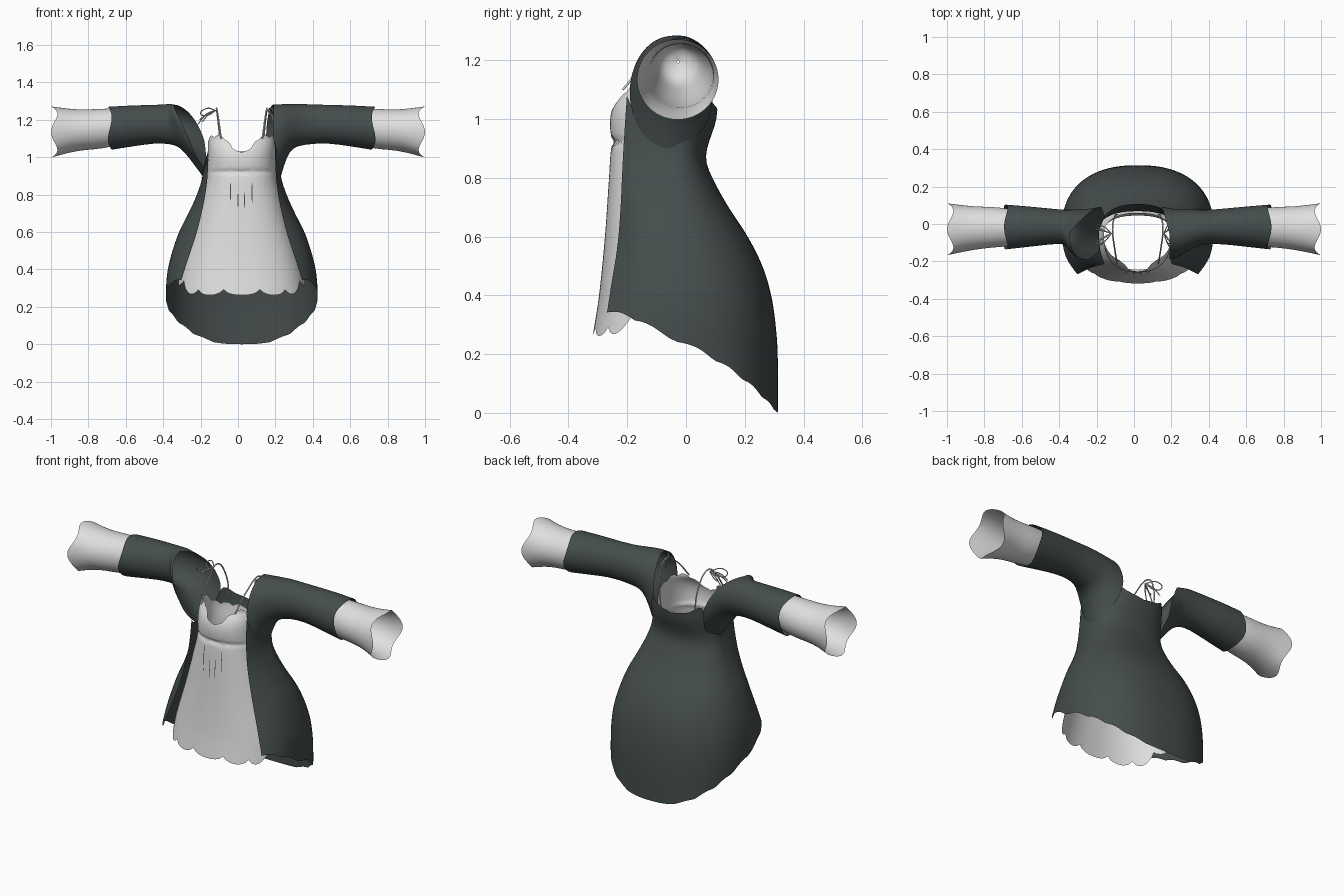
import bpy, bmesh, math
from math import sin, cos, pi

if "Cube" in bpy.data.objects:
    bpy.data.objects.remove(bpy.data.objects["Cube"])

CX = 0.02  # centre line of the garment


def material(name, rgb):
    m = bpy.data.materials.new(name)
    m.diffuse_color = (*rgb, 1)
    m.use_nodes = True
    m.node_tree.nodes["Principled BSDF"].inputs["Base Color"].default_value = m.diffuse_color
    return m


DARK = material("dark grey cloth", (0.06, 0.074, 0.074))
WHITE = material("white cloth", (0.74, 0.74, 0.74))


def curve(pts, t):
    """Smooth interpolation through (t, value) points."""
    if t <= pts[0][0]:
        return pts[0][1]
    for i in range(len(pts) - 1):
        (a, p), (b, q) = pts[i], pts[i + 1]
        if t <= b:
            p0, q0 = pts[max(i - 1, 0)], pts[min(i + 2, len(pts) - 1)]
            h = b - a
            m0 = (q - p0[1]) / (b - p0[0]) * h
            m1 = (q0[1] - p) / (q0[0] - a) * h
            u = (t - a) / h
            return ((2*u**3 - 3*u*u + 1) * p + (u**3 - 2*u*u + u) * m0
                    + (3*u*u - 2*u**3) * q + (u**3 - u*u) * m1)
    return pts[-1][1]


def power(v, e):
    return math.copysign(abs(v) ** e, v)


def sheet(name, rows, mat, closed=False):
    """Skin a grid of points, optionally closed around each row."""
    bm = bmesh.new()
    grid = [[bm.verts.new(p) for p in r] for r in rows]
    n = len(rows[0])
    for a, b in zip(grid, grid[1:]):
        for j in range(n if closed else n - 1):
            k = (j + 1) % n
            bm.faces.new((a[j], a[k], b[k], b[j]))
    bmesh.ops.recalc_face_normals(bm, faces=bm.faces)
    me = bpy.data.meshes.new(name)
    bm.to_mesh(me)
    bm.free()
    me.materials.append(mat)
    me.polygons.foreach_set("use_smooth", [True] * len(me.polygons))
    ob = bpy.data.objects.new(name, me)
    bpy.context.collection.objects.link(ob)
    return ob


# Coat body: open-fronted shell between a sloping hem and a neckline
COAT_W = [(0, .40), (.2, .405), (.3, .405), (.4, .395), (.5, .37), (.6, .335),
          (.7, .285), (.8, .24), (.9, .21), (1.1, .203)]
COAT_BACK = [(0, .314), (.2, .312), (.3, .305), (.4, .29), (.5, .26), (.6, .21),
             (.7, .145), (.78, .1), (.85, .07), (.9, .072), (1, .103), (1.1, .108)]
COAT_EDGE = [(.3, -.275), (.4, -.26), (.6, -.23), (.9, -.213), (1.1, -.2)]
COAT_OPEN = [(.3, .335), (.4, .305), (.5, .272), (.6, .24), (.7, .215), (.8, .195), (.9, .183), (1.1, .175)]
COAT_HEM = [(0, .342), (.15, .312), (.28, .245), (.4, .19), (.58, .11), (.75, .04), (.9, .002), (1, 0)]
TOP_RIGHT = [(0, 1.08), (.1, .99), (.25, .93), (.45, 1.0), (.6, 1.08), (.8, 1.05), (1, 1.03)]
TOP_LEFT = [(0, .99), (.1, .95)] + TOP_RIGHT[2:]


def coat_point(u, t):
    side, s = (1 if u >= 0 else -1), 1 - abs(u)
    hem = curve(COAT_HEM, s) + .012 * abs(sin(s * 7 * pi)) * (1 - s ** 4)
    top = curve(TOP_RIGHT if side > 0 else TOP_LEFT, s)
    z = hem + (top - hem) * t
    w, ym = curve(COAT_W, z), -.02 - .03 * min(1, z)
    f0 = math.asin(min(.98, (curve(COAT_OPEN, z) / w) ** (1 / .85)))
    f = f0 + (pi - f0) * s
    c = -power(cos(f), .85)
    if c > 0:
        y = ym + (curve(COAT_BACK, z) - ym) * c
    else:
        y = ym + (ym - curve(COAT_EDGE, z)) * c / cos(f0) ** .85
    return (CX + side * w * power(sin(f), .85), y, z)


sheet("coat_body", [[coat_point(i / 48, j / 40) for i in range(-48, 49)] for j in range(41)], DARK)

# Coat sleeves: (x, y centre, y radius, z centre, z radius)
SLEEVE = [(.17, -.05, .142, 1.09, .192), (.215, -.047, .128, 1.146, .138), (.26, -.037, .113, 1.168, .117),
          (.31, -.022, .1, 1.174, .111), (.37, -.015, .09, 1.177, .106), (.46, -.013, .095, 1.178, .102),
          (.58, -.014, .108, 1.168, .11), (.705, -.016, .12, 1.155, .115)]


def sleeve(name, side, slant):
    rows = []
    for x, yc, ry, zc, rz in SLEEVE:
        near = max(0, (.42 - x) / .25)
        ring = []
        for i in range(40):
            a = 2 * pi * i / 40
            back, up = sin(a), cos(a)
            y, z = yc + ry * back, zc + rz * up
            px = x + near ** 2 * (.04 * max(0, -up) - .04 * max(0, back))
            high = min(1, max(0, (z - .95) / .33)) ** .7
            px += slant * near * high * (1 - .35 * max(0, back))
            if x > .7:
                px += .01 * cos(3 * a)
            ring.append((CX + side * px, y, z))
        rows.append(ring)
    ob = sheet(name, rows, DARK, True)
    sub = ob.modifiers.new("smooth", 'SUBSURF')
    sub.levels = sub.render_levels = 1


sleeve("coat_sleeve_right", 1, 0)
sleeve("coat_sleeve_left", -1, .195)

# Dress: flared shell with scalloped hem and neckline
DRESS_W = [(.26, .352), (.4, .325), (.6, .266), (.8, .212), (.9, .188), (1.1, .18)]
DRESS_FRONT = [(.26, -.318), (.4, -.296), (.6, -.276), (.8, -.262), (.905, -.254), (.922, -.243),
               (.938, -.254), (1.0, -.258), (1.05, -.245), (1.1, -.21)]
DRESS_BACK = [(.26, .25), (.4, .23), (.6, .16), (.7, .105), (.8, .06), (.88, .045), (1, .06)]
DRESS_TOP = [(0, 1.03), (.2, 1.035), (.33, 1.075), (.5, 1.1), (.9, 1.11), (1.4, 1.09), (2, 1.02), (pi, 1.0)]


def dress_point(f, t):
    af = abs(f)
    hem = .292 - .03 * abs(sin(f * 7 + pi / 2)) ** .6
    rise = min(1, max(0, (af - .75) / .5))  # hem lifts towards the sides
    hem += .055 * rise * rise * (3 - 2 * rise)
    top = curve(DRESS_TOP, af) + .014 * abs(sin(f * 7)) - .004
    z = hem + (top - hem) * t
    ym = -.06
    c = -power(cos(f), .85)
    y = ym + c * ((curve(DRESS_BACK, z) - ym) if c > 0 else (ym - curve(DRESS_FRONT, z)))
    return (CX + curve(DRESS_W, z) * power(sin(f), .85), y, z)


N = 112
sheet("dress", [[dress_point(-pi + 2 * pi * i / N, j / 90) for i in range(N)] for j in range(91)], WHITE, True)

# Thin pleat slits on the dress front
for i, (x, z0, z1) in enumerate([(-.04, .74, .89), (0, .71, .83), (.035, .71, .83), (.075, .73, .89)]):
    rows = []
    for j in range(7):
        z = z0 + (z1 - z0) * j / 6
        h = .002 * sin(pi * (j + .3) / 6.6)
        y = curve(DRESS_FRONT, z) - .001
        rows.append([(x - h, y, z), (x + h, y, z)])
    sheet(f"pleat_{i + 1}", rows, DARK)

# White undersleeves with flared, lobed cuffs and a closed inner end
CUFF = [(.42, -.027, .004, 1.195, .004), (.43, -.027, .05, 1.19, .05), (.47, -.025, .074, 1.185, .074),
        (.6, -.022, .09, 1.17, .092), (.72, -.016, .107, 1.152, .108), (.82, -.02, .112, 1.147, .107),
        (.9, -.024, .122, 1.142, .116), (1.0, -.028, .139, 1.135, .137)]
for side, label in ((1, "right"), (-1, "left")):
    rows = []
    for x, yc, ry, zc, rz in CUFF:
        ring = []
        for i in range(48):
            a = 2 * pi * i / 48
            px = x - (.035 * sin(2 * a) ** 2 if x == 1.0 else 0)
            ring.append((side * px, yc + ry * sin(a), zc + rz * cos(a)))
        rows.append(ring)
    ob = sheet("undersleeve_" + label, rows, WHITE, True)
    sub = ob.modifiers.new("smooth", 'SUBSURF')
    sub.levels = sub.render_levels = 1


# Shoulder cords and their tied bows
def cord(name, pts, radius=.004):
    cu = bpy.data.curves.new(name, 'CURVE')
    cu.dimensions = '3D'
    cu.bevel_depth = radius
    cu.bevel_resolution = 1
    cu.resolution_u = 6
    sp = cu.splines.new('BEZIER')
    sp.bezier_points.add(len(pts) - 1)
    for b, p in zip(sp.bezier_points, pts):
        b.co = p
        b.handle_left_type = b.handle_right_type = 'AUTO'
    cu.materials.append(WHITE)
    bpy.context.collection.objects.link(bpy.data.objects.new(name, cu))


for side, label in ((1, "right"), (-1, "left")):
    def at(x, y, z):
        return (CX + side * x, y, z)
    cord("strap_" + label, [at(.11, -.215, 1.1), at(.125, -.12, 1.21), at(.135, -.03, 1.262),
                            at(.125, .035, 1.18), at(.11, .05, 1.01)])
    knot = at(.14, -.05, 1.25)
    k = 1 if side < 0 else .4  # the right bow is tucked under the coat
    ends = [(.1, -.05, -.08), (.085, .02, -.05), (.07, -.07, -.06)]
    for i, (dx, dy, dz) in enumerate(ends):
        mid = at(.14 + dx * k * .5, -.05 + dy * .6, 1.25 + dz * .3)
        cord(f"bow_tail_{label}_{i + 1}", [knot, mid, at(.14 + dx * k, -.05 + dy, 1.25 + dz)], .003)
    for i, dy in enumerate((-.05, .04)):
        cord(f"bow_loop_{label}_{i + 1}", [knot, at(.14 + .05 * k, -.05 + dy, 1.26),
                                          at(.14 + .08 * k, -.05 + dy, 1.235),
                                          at(.14 + .04 * k, -.05 + dy * .4, 1.225), knot], .003)
